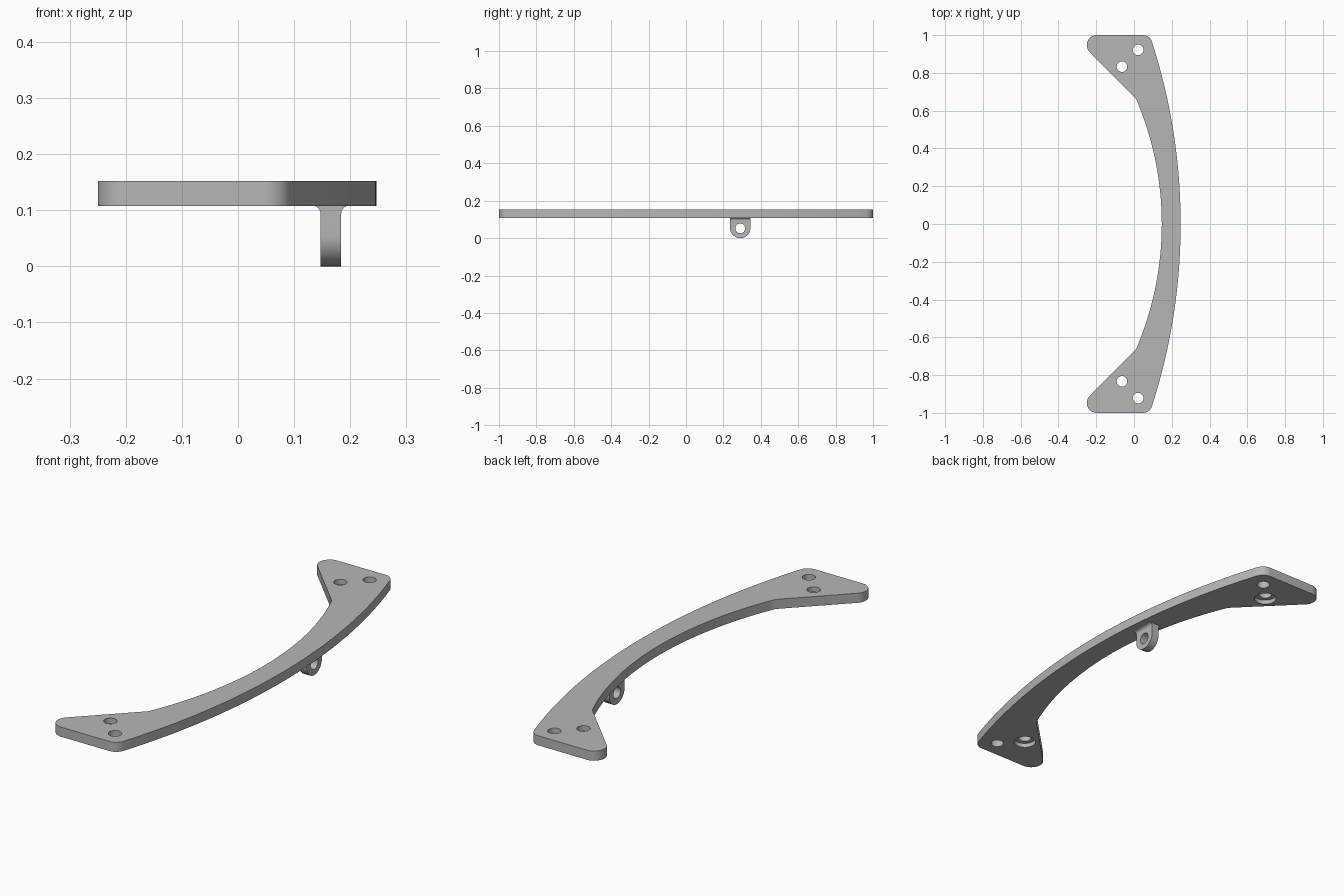
import bpy, bmesh
from math import pi, sin, cos, asin, radians
from mathutils import Vector

if "Cube" in bpy.data.objects:
    bpy.data.objects.remove(bpy.data.objects["Cube"], do_unlink=True)

grey = bpy.data.materials.new("plain_grey")
grey.use_nodes = True
colour = (0.47, 0.47, 0.47, 1)
grey.diffuse_color = colour
grey.node_tree.nodes["Principled BSDF"].inputs["Base Color"].default_value = colour

BOTTOM, TOP = 0.108, 0.152
LUG_Y, LUG_R, LUG_X0, LUG_X1 = 0.29, 0.055, 0.147, 0.184


def arc(cx, cy, r, a0, a1, n):
    """Points on a circular arc, angles in radians."""
    return [(cx + r * cos(a0 + (a1 - a0) * i / n),
             cy + r * sin(a0 + (a1 - a0) * i / n)) for i in range(n + 1)]


def prism(name, points, lo, hi, axis="z"):
    """Extrude a flat outline between lo and hi along an axis."""
    place = {"x": lambda u, v, w: (w, u, v),
             "y": lambda u, v, w: (u, w, v),
             "z": lambda u, v, w: (u, v, w)}[axis]
    bm = bmesh.new()
    face = bm.faces.new([bm.verts.new(place(u, v, lo)) for u, v in points])
    out = bmesh.ops.extrude_face_region(bm, geom=[face])
    shift = Vector(place(0, 0, hi - lo))
    bmesh.ops.translate(bm, vec=shift,
                        verts=[g for g in out["geom"] if isinstance(g, bmesh.types.BMVert)])
    bmesh.ops.recalc_face_normals(bm, faces=bm.faces)
    mesh = bpy.data.meshes.new(name)
    bm.to_mesh(mesh)
    bm.free()
    mesh.materials.append(grey)
    obj = bpy.data.objects.new(name, mesh)
    bpy.context.collection.objects.link(obj)
    return obj


def disc(name, u, v, r, lo, hi, axis="z"):
    return prism(name, arc(u, v, r, 0, 2 * pi, 48)[:-1], lo, hi, axis)


def select(obj):
    bpy.ops.object.select_all(action="DESELECT")
    obj.select_set(True)
    bpy.context.view_layer.objects.active = obj


def cut(obj, cutter):
    """Subtract a cutter and remove it."""
    select(obj)
    mod = obj.modifiers.new("hole", "BOOLEAN")
    mod.operation, mod.solver, mod.object = "DIFFERENCE", "EXACT", cutter
    bpy.ops.object.modifier_apply(modifier=mod.name)
    bpy.data.objects.remove(cutter, do_unlink=True)


def smooth(obj):
    select(obj)
    bpy.ops.object.shade_smooth_by_angle(angle=radians(25))


# Bowed plate: half outline for +y, mirrored to the other end
R_OUT, R_IN = 3.14, 1.68
a_out, a_in = asin(0.965 / R_OUT), asin(0.664 / R_IN)
outer = arc(0.247 - R_OUT, 0, R_OUT, 0, a_out, 24)
corner = arc(0.047, 0.95, 0.05, a_out, pi / 2, 10)[1:]
tip = arc(-0.197, 0.947, 0.053, pi / 2, 1.25 * pi, 16)
inner = arc(0.147 - R_IN, 0, R_IN, a_in, 0, 24)
half = outer + corner + tip + inner
mirrored = [(x, -y) for x, y in reversed(half[1:-1])]
plate = prism("bowed_plate", half + mirrored, BOTTOM, TOP)

# Screw holes at both ends, the inner ones counterbored from below
for side in (-1, 1):
    for x, y in ((0.022, 0.922), (-0.064, 0.833)):
        cut(plate, disc("hole_cutter", x, side * y, 0.028, 0, 0.3))
    cut(plate, disc("counterbore_cutter", -0.064, side * 0.833, 0.048, 0.05, BOTTOM + 0.02))
smooth(plate)

# Hanging lug with a round end and a cross hole
profile = arc(LUG_Y, LUG_R, LUG_R, pi, 2 * pi, 32)
profile += [(LUG_Y + LUG_R, BOTTOM + 0.004), (LUG_Y - LUG_R, BOTTOM + 0.004)]
lug = prism("hanging_lug", profile, LUG_X0, LUG_X1, "x")
cut(lug, disc("lug_cutter", LUG_Y, 0.052, 0.026, 0.1, 0.25, "x"))
smooth(lug)

# Concave fillets where the lug meets the plate
F = 0.014
for name, x, d in (("right_fillet", LUG_X0, -1), ("left_fillet", LUG_X1, 1)):
    curve = [(x + d * u, z) for u, z in arc(F, BOTTOM - F, F, pi, pi / 2, 8)]
    curve += [(x + d * F, BOTTOM + 0.003), (x - d * 0.003, BOTTOM + 0.003),
              (x - d * 0.003, BOTTOM - F)]
    smooth(prism(name, curve, LUG_Y - LUG_R, LUG_Y + LUG_R, "y"))
